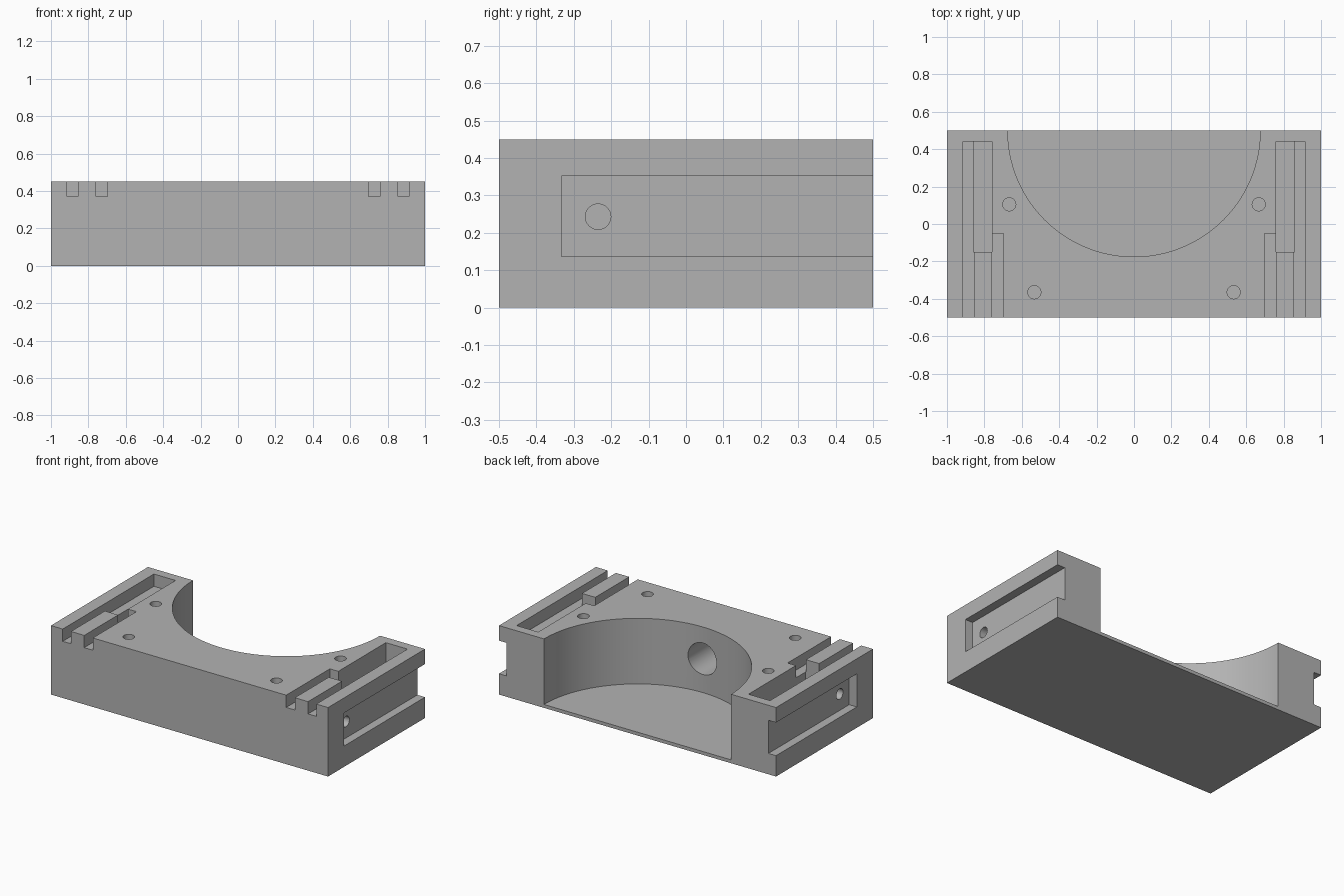
import bpy
import math

if "Cube" in bpy.data.objects:
    bpy.data.objects.remove(bpy.data.objects["Cube"])

grey = bpy.data.materials.new("plain grey")
grey.diffuse_color = (0.45, 0.45, 0.45, 1)
grey.use_nodes = True
grey.node_tree.nodes["Principled BSDF"].inputs["Base Color"].default_value = grey.diffuse_color


def box(name, x0, x1, y0, y1, z0, z1):
    bpy.ops.mesh.primitive_cube_add(
        size=1, location=((x0 + x1) / 2, (y0 + y1) / 2, (z0 + z1) / 2))
    ob = bpy.context.object
    ob.name = name
    ob.scale = (abs(x1 - x0), y1 - y0, z1 - z0)
    bpy.ops.object.transform_apply(location=True, rotation=True, scale=True)
    return ob


def rod(name, radius, length, centre, rotation=(0, 0, 0), sides=32):
    bpy.ops.mesh.primitive_cylinder_add(
        vertices=sides, radius=radius, depth=length, location=centre, rotation=rotation)
    ob = bpy.context.object
    ob.name = name
    bpy.ops.object.transform_apply(location=True, rotation=True, scale=True)
    return ob


# Main block
H = 0.45
block = box("housing_block", -1, 1, -0.5, 0.5, 0, H)
block.data.materials.append(grey)


def cut(cutter):
    mod = block.modifiers.new("cut", 'BOOLEAN')
    mod.operation = 'DIFFERENCE'
    mod.solver = 'EXACT'
    mod.object = cutter
    bpy.context.view_layer.objects.active = block
    bpy.ops.object.modifier_apply(modifier=mod.name)
    bpy.data.objects.remove(cutter, do_unlink=True)


# Half-round pocket open to the back, leaving a thin floor
cut(rod("round_pocket", 0.675, 0.6, (0, 0.5, 0.322), sides=128))

# Blind port in the middle of the pocket wall
cut(rod("centre_port", 0.103, 0.5, (0, -0.19, 0.243), (math.pi / 2, 0, 0), 48))

for s in (-1, 1):
    # Side channel open to the back
    cut(box("side_channel", s * 0.945, s * 1.1, -0.333, 0.6, 0.136, 0.352))
    # Blind cross hole at the front end of the channel
    cut(rod("cross_hole", 0.034, 0.4, (s * 0.8, -0.235, 0.243), (0, math.pi / 2, 0)))
    # Outer long groove, inner short groove and deep top pocket
    cut(box("outer_groove", s * 0.856, s * 0.915, -0.6, 0.44, 0.37, 0.6))
    cut(box("inner_groove", s * 0.698, s * 0.76, -0.6, -0.05, 0.37, 0.6))
    cut(box("top_pocket", s * 0.759, s * 0.857, -0.15, 0.44, 0.14, 0.6))
    # Blind screw holes in the top
    for x, y in ((0.667, 0.105), (0.533, -0.365)):
        cut(rod("screw_hole", 0.035, 0.6, (s * x, y, 0.5)))

# Crisp edges with smooth round walls
bpy.ops.object.select_all(action='DESELECT')
block.select_set(True)
bpy.context.view_layer.objects.active = block
bpy.ops.object.shade_smooth_by_angle(angle=math.radians(30))
